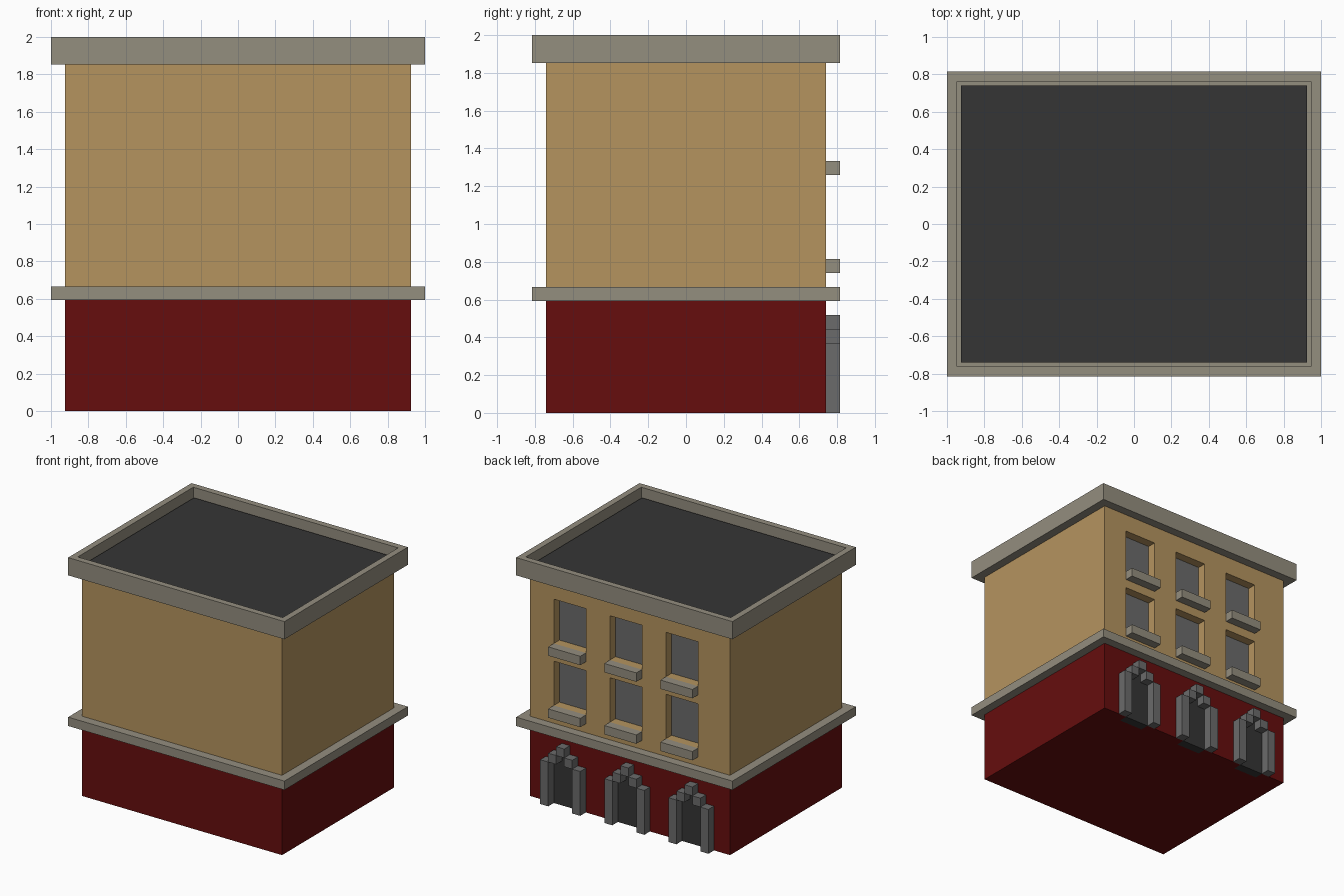
import bpy, bmesh

if "Cube" in bpy.data.objects:
    bpy.data.objects.remove(bpy.data.objects["Cube"])

U = 2 / 27  # module: the whole building sits on this grid


def material(name, r, g, b):
    lin = [((c / 255 + 0.055) / 1.055) ** 2.4 if c > 10 else c / 255 / 12.92 for c in (r, g, b)]
    m = bpy.data.materials.new(name)
    m.diffuse_color = (*lin, 1)
    m.use_nodes = True
    m.node_tree.nodes["Principled BSDF"].inputs["Base Color"].default_value = m.diffuse_color
    return m


TAN = material("tan_wall", 181, 148, 95)
RED = material("dark_red_base", 102, 13, 13)
STONE = material("stone_trim", 148, 142, 127)
GREY = material("mid_grey", 107, 107, 107)
DARK = material("charcoal", 53, 53, 53)


def finish(name, bm, mat):
    bmesh.ops.recalc_face_normals(bm, faces=bm.faces)
    bmesh.ops.scale(bm, vec=(U, U, U), verts=bm.verts)
    me = bpy.data.meshes.new(name)
    bm.to_mesh(me)
    bm.free()
    me.materials.append(mat)
    ob = bpy.data.objects.new(name, me)
    bpy.context.collection.objects.link(ob)
    return ob


def prism(name, outline, y0, y1, mat):
    """Extrude an x/z outline along y (module units)."""
    bm = bmesh.new()
    face = bm.faces.new([bm.verts.new((x, y0, z)) for x, z in outline])
    ext = bmesh.ops.extrude_face_region(bm, geom=[face], use_keep_orig=True)
    verts = [v for v in ext["geom"] if isinstance(v, bmesh.types.BMVert)]
    bmesh.ops.translate(bm, vec=(0, y1 - y0, 0), verts=verts)
    return finish(name, bm, mat)


def box(name, x, y, z, mat):
    outline = [(x[0], z[0]), (x[1], z[0]), (x[1], z[1]), (x[0], z[1])]
    return prism(name, outline, y[0], y[1], mat)


def cut(target, cutter):
    mod = target.modifiers.new("cut", "BOOLEAN")
    mod.operation = "DIFFERENCE"
    mod.solver = "EXACT"
    mod.object = cutter
    bpy.context.view_layer.objects.active = target
    bpy.ops.object.modifier_apply(modifier=mod.name)
    bpy.data.objects.remove(cutter)


# main masses
base = box("ground_floor", (-12.5, 12.5), (-10, 10), (0, 8), RED)
box("floor_band", (-13.5, 13.5), (-11, 11), (8, 9), STONE)
walls = box("upper_walls", (-12.5, 12.5), (-10, 10), (9, 25), TAN)
box("roof", (-12.5, 12.5), (-10, 10), (25.5, 26), DARK)

# hollow cornice with a parapet rim
bm = bmesh.new()
bmesh.ops.create_cube(bm, size=1)
bmesh.ops.scale(bm, vec=(27, 22, 2), verts=bm.verts)
bmesh.ops.translate(bm, vec=(0, 0, 26), verts=bm.verts)
top = max(bm.faces, key=lambda f: f.calc_center_median().z)
bmesh.ops.inset_individual(bm, faces=[top], thickness=1)
floor = bmesh.ops.extrude_discrete_faces(bm, faces=[top])["faces"][0]
bmesh.ops.translate(bm, vec=(0, 0, -1.5), verts=floor.verts)
finish("cornice", bm, STONE)

# recessed windows with sills on the back wall
for row, z in enumerate((11, 18)):
    for col in range(3):
        right = 9.5 - 7 * col
        x = (right - 4, right)
        tag = f"{row + 1}_{col + 1}"
        cut(walls, box("window_cutter", x, (8.9, 11), (z, z + 5), TAN))
        box(f"window_pane_{tag}", x, (8.9, 9), (z, z + 5), GREY)
        box(f"window_sill_{tag}", x, (10, 11), (z - 1, z), STONE)


def door_outline(c, bottom):
    half = [(1.5, bottom), (1.5, 5), (0.5, 5), (0.5, 6)]
    return [(c + x, z) for x, z in half] + [(c - x, z) for x, z in reversed(half)]


# flush doors with stepped stone surrounds
for i, c in enumerate((8, 0, -8)):
    cut(base, prism("door_cutter", door_outline(c, -1), 9, 11, RED))
    prism(f"door_{i + 1}", door_outline(c, 0), 9, 10, DARK)
    for side, s in (("left", 1), ("right", -1)):
        for part, off, z in (("pillar", 2, (0, 5)), ("arch_step", 1, (5, 6))):
            m = c + s * off
            box(f"door_{part}_{side}_{i + 1}", (m - 0.5, m + 0.5), (10, 11), z, GREY)
    box(f"door_keystone_{i + 1}", (c - 0.5, c + 0.5), (10, 11), (6, 7), GREY)
